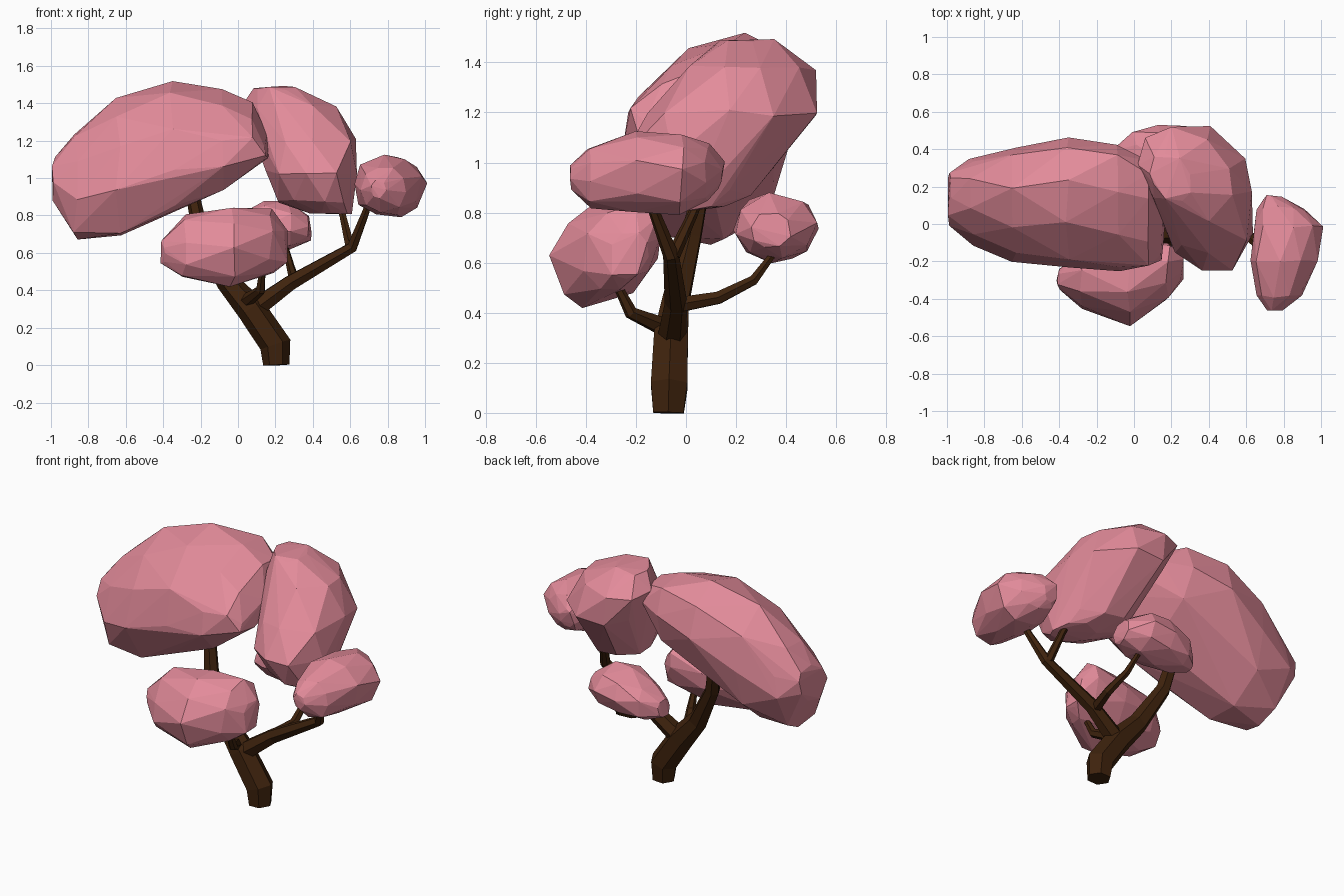
import bpy, bmesh, math, random

cube = bpy.data.objects.get("Cube")
if cube:
    bpy.data.objects.remove(cube, do_unlink=True)


def material(name, rgb):
    mat = bpy.data.materials.new(name)
    mat.use_nodes = True
    mat.diffuse_color = (*rgb, 1)
    bsdf = mat.node_tree.nodes["Principled BSDF"]
    bsdf.inputs["Base Color"].default_value = (*rgb, 1)
    bsdf.inputs["Roughness"].default_value = 0.9
    return mat


PINK = material("blossom pink", (0.77, 0.26, 0.325))
BROWN = material("bark brown", (0.049, 0.0165, 0.004))


def add_mesh(name, mesh, mat):
    obj = bpy.data.objects.new(name, mesh)
    mesh.materials.clear()
    mesh.materials.append(mat)
    bpy.context.collection.objects.link(obj)


def foliage(name, axis, rings, sides, seed, shear=0.0):
    """Faceted clump: hull of jittered elliptical rings stacked along an axis.
    Each ring is (position, centre u, centre v, radius u, radius v);
    shear lifts v along u."""
    rng = random.Random(seed)
    bm = bmesh.new()
    for pos, cu, cv, ru, rv in rings:
        phase = rng.uniform(0, math.tau)
        for i in range(sides):
            a = phase + math.tau * (i + rng.uniform(-0.2, 0.2)) / sides
            k = rng.uniform(0.98, 1.08)
            du, dv = ru * k * math.cos(a), rv * k * math.sin(a)
            p = [cu + du, cv + dv + shear * du]
            p.insert(axis, pos + rng.uniform(-0.015, 0.015))
            bm.verts.new(p)
    hull = bmesh.ops.convex_hull(bm, input=bm.verts[:])
    spare = {g for g in hull["geom_interior"] + hull["geom_unused"]
             if isinstance(g, bmesh.types.BMVert)}
    bmesh.ops.delete(bm, geom=list(spare), context="VERTS")
    bmesh.ops.recalc_face_normals(bm, faces=bm.faces[:])
    mesh = bpy.data.meshes.new(name)
    bm.to_mesh(mesh)
    bm.free()
    add_mesh(name, mesh, PINK)


def branch(name, points):
    """Six-sided tapering limb through (x, y, z, radius) points."""
    curve = bpy.data.curves.new(name + " path", "CURVE")
    curve.dimensions = "3D"
    curve.bevel_depth = 1
    curve.bevel_resolution = 1
    curve.use_fill_caps = True
    spline = curve.splines.new("POLY")
    spline.points.add(len(points) - 1)
    spline.use_smooth = False
    for sp, (x, y, z, r) in zip(spline.points, points):
        sp.co = (x, y, z, 1)
        sp.radius = r
    temp = bpy.data.objects.new("path", curve)
    bpy.context.collection.objects.link(temp)
    graph = bpy.context.evaluated_depsgraph_get()
    mesh = bpy.data.meshes.new_from_object(temp.evaluated_get(graph))
    mesh.name = name
    bpy.data.objects.remove(temp, do_unlink=True)
    add_mesh(name, mesh, BROWN)


X, Y, Z = 0, 1, 2

# Large clump on the right-hand side of the tree, its back edge raised
foliage("large_foliage", X, [
    (-0.98, 0.13, 1.00, 0.14, 0.11),
    (-0.87, 0.12, 0.96, 0.22, 0.27),
    (-0.64, 0.11, 1.04, 0.30, 0.35),
    (-0.35, 0.10, 1.17, 0.34, 0.31),
    (-0.08, 0.09, 1.20, 0.34, 0.25),
    (0.08, 0.06, 1.25, 0.28, 0.13),
    (0.15, -0.03, 1.17, 0.16, 0.05)], 9, 3, 0.28)

# Tall clump leaning back over the centre
foliage("tall_foliage", Z, [
    (0.82, 0.49, 0.04, 0.11, 0.12),
    (0.88, 0.41, 0.05, 0.19, 0.22),
    (1.03, 0.38, 0.05, 0.24, 0.31),
    (1.20, 0.37, 0.19, 0.27, 0.34),
    (1.38, 0.27, 0.27, 0.24, 0.24),
    (1.48, 0.20, 0.25, 0.11, 0.12)], 9, 8, -0.3)

# Three small clumps: front, back and outer left
foliage("front_foliage", X, [
    (-0.40, -0.30, 0.61, 0.06, 0.06),
    (-0.29, -0.30, 0.63, 0.15, 0.16),
    (-0.03, -0.32, 0.64, 0.22, 0.20),
    (0.18, -0.26, 0.66, 0.16, 0.16),
    (0.25, -0.23, 0.63, 0.08, 0.09)], 9, 5, 0.25)
foliage("back_foliage", X, [
    (-0.10, 0.36, 0.69, 0.06, 0.05),
    (0.00, 0.37, 0.71, 0.13, 0.10),
    (0.13, 0.36, 0.74, 0.17, 0.14),
    (0.27, 0.36, 0.75, 0.16, 0.13),
    (0.38, 0.34, 0.73, 0.08, 0.07)], 8, 6)
foliage("outer_foliage", Y, [
    (-0.45, 0.75, 0.94, 0.04, 0.05),
    (-0.38, 0.78, 0.94, 0.12, 0.12),
    (-0.20, 0.80, 0.96, 0.18, 0.16),
    (-0.02, 0.82, 0.95, 0.18, 0.16),
    (0.09, 0.79, 0.96, 0.13, 0.11),
    (0.14, 0.74, 0.95, 0.05, 0.06)], 9, 7)

# Trunk bending into the limb that carries the large clump
branch("trunk", [
    (0.205, -0.07, 0.0, 0.07), (0.20, -0.067, 0.11, 0.084),
    (0.07, -0.06, 0.30, 0.078), (-0.06, -0.04, 0.45, 0.06),
    (-0.20, 0.02, 0.70, 0.045), (-0.25, 0.07, 0.95, 0.035)])

# Limbs and twigs
branch("left_limb", [
    (0.06, -0.06, 0.28, 0.06), (0.28, -0.04, 0.44, 0.045),
    (0.61, -0.06, 0.63, 0.032), (0.68, -0.13, 0.81, 0.022),
    (0.71, -0.16, 0.90, 0.015)])
branch("upper_twig", [
    (0.60, -0.05, 0.63, 0.028), (0.56, 0.03, 0.80, 0.02),
    (0.52, 0.07, 0.90, 0.012)])
branch("back_limb", [
    (0.26, -0.04, 0.43, 0.035), (0.30, 0.13, 0.46, 0.028),
    (0.28, 0.27, 0.53, 0.022), (0.25, 0.36, 0.65, 0.014)])
branch("front_limb", [
    (0.04, -0.08, 0.34, 0.04), (0.12, -0.22, 0.40, 0.027),
    (0.13, -0.27, 0.50, 0.018)])
